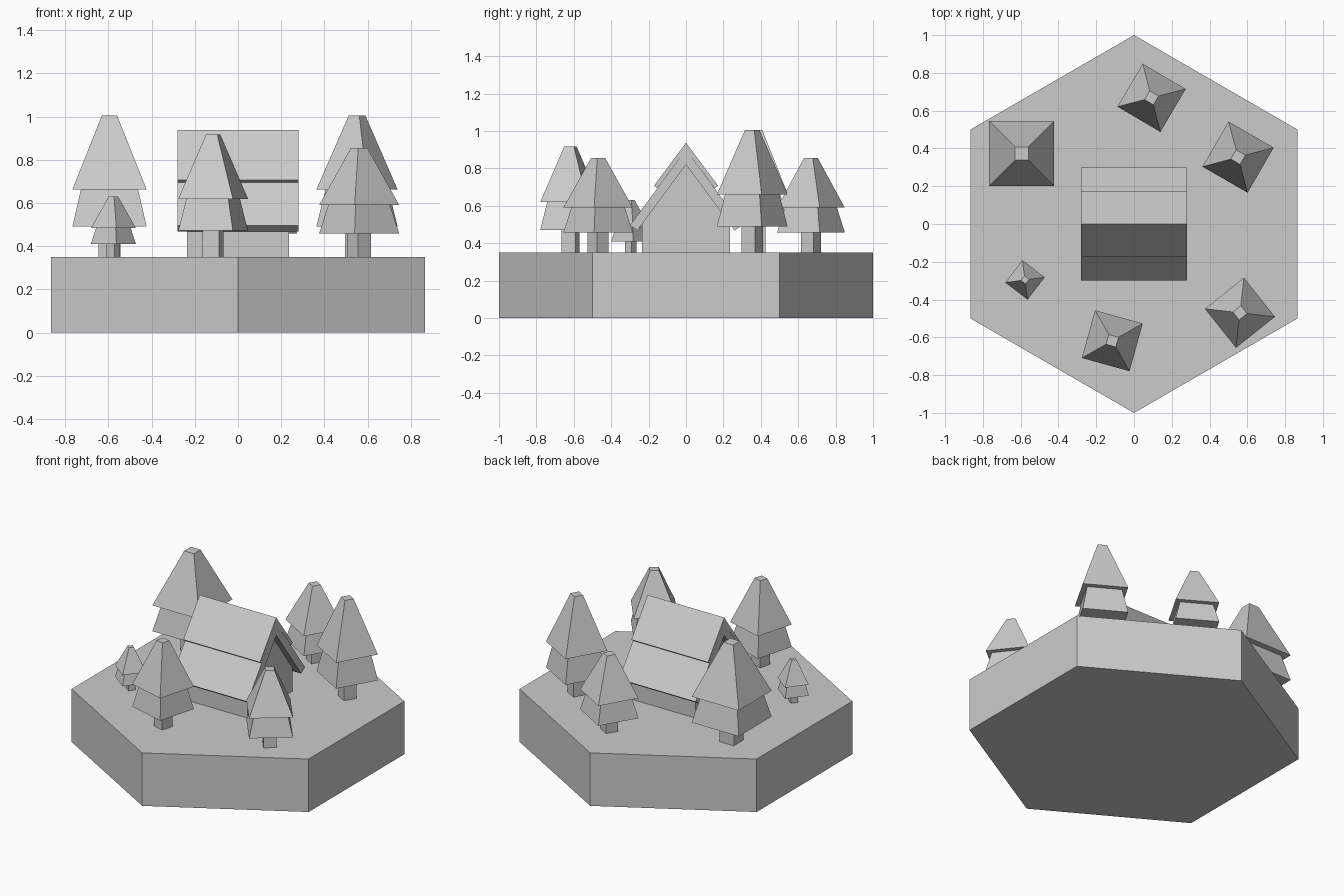
import bpy, bmesh
from math import cos, sin, pi, radians

if "Cube" in bpy.data.objects:
    bpy.data.objects.remove(bpy.data.objects["Cube"])


def new_object(name, bm):
    bmesh.ops.recalc_face_normals(bm, faces=bm.faces)
    mesh = bpy.data.meshes.new(name)
    bm.to_mesh(mesh)
    bm.free()
    obj = bpy.data.objects.new(name, mesh)
    bpy.context.collection.objects.link(obj)
    return obj


def stacked(name, profile, sides, start=0.0):
    """Flat-faced solid from (radius, z) rings, capped at both ends."""
    bm = bmesh.new()
    rings = [[bm.verts.new((r * cos(start + 2 * pi * i / sides),
                            r * sin(start + 2 * pi * i / sides), z))
              for i in range(sides)] for r, z in profile]
    for a, b in zip(rings, rings[1:]):
        for i in range(sides):
            j = (i + 1) % sides
            bm.faces.new((a[i], a[j], b[j], b[i]))
    bm.faces.new(rings[0][::-1])
    bm.faces.new(rings[-1])
    return new_object(name, bm)


def extruded(name, outline, half_x):
    """Solid from a mirrored (y, z) outline, extruded along x."""
    bm = bmesh.new()
    ends = [[bm.verts.new((x, y, z)) for y, z in outline] for x in (-half_x, half_x)]
    n = len(outline)
    for i in range(n):
        j = (i + 1) % n
        bm.faces.new((ends[0][i], ends[0][j], ends[1][j], ends[1][i]))
    for end in ends:
        bm.faces.new(end)
    return new_object(name, bm)


def mirrored(half):
    """Add the -y copy of a half outline; points on y = 0 are kept once."""
    return half + [(-y, z) for y, z in reversed(half) if y > 0]


GROUND = 0.35
SLOPE = 1.345

# hexagonal base
stacked("base", [(1, 0), (1, GROUND)], 6, pi / 2)

# cabin walls with gable ends
wall = 0.235
extruded("cabin_walls", [(-wall, GROUND), (wall, GROUND), (wall, 0.82 - SLOPE * wall),
                         (0, 0.82), (-wall, 0.82 - SLOPE * wall)], 0.235)

# two-layer roof: chevrons, one outline run over the top and back underneath
outer = [(0.30, 0.495), (0, 0.90), (-0.30, 0.495)]
inner = [(-0.26, 0.468), (0, 0.82), (0.26, 0.468)]
extruded("roof_lower", outer + inner, 0.28)
outer = [(0.171, 0.707), (0, 0.937), (-0.171, 0.707)]
inner = [(-0.154, 0.694), (0, 0.90), (0.154, 0.694)]
extruded("roof_upper", outer + inner, 0.28)

# trees: x, y, half width, height, turn in degrees
trees = [
    (-0.595, 0.373, 0.172, 0.655, 0),
    (0.551, 0.354, 0.138, 0.655, -30),
    (0.093, 0.668, 0.132, 0.505, -30.5),
    (0.561, -0.470, 0.132, 0.505, 38.5),
    (-0.115, -0.618, 0.131, 0.567, -15.5),
    (-0.577, -0.296, 0.0745, 0.28, -37.5),
]
for i, (x, y, half, h, turn) in enumerate(trees, 1):
    r = half * 2 ** 0.5
    trunk = stacked(f"tree_trunk_{i}", [(0.3 * r, 0), (0.3 * r, 0.23 * h)], 4, pi / 4)
    leaves = stacked(f"tree_foliage_{i}", [(r, 0.214 * h), (0.77 * r, 0.475 * h),
                                           (r, 0.475 * h), (0.205 * r, h)], 4, pi / 4)
    for part in (trunk, leaves):
        part.location = (x, y, GROUND)
        part.rotation_euler.z = radians(turn)
